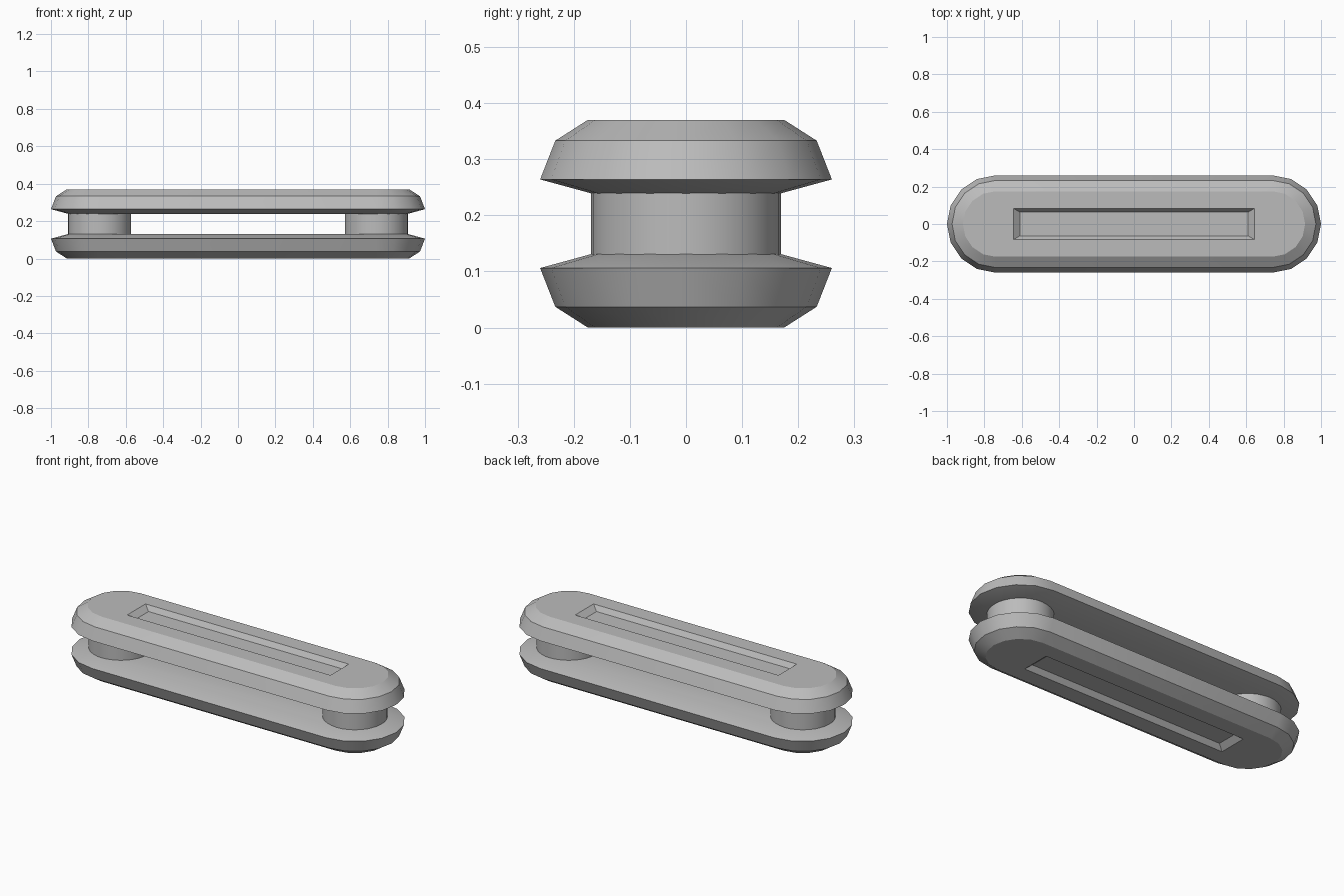
import bpy, bmesh, math

if "Cube" in bpy.data.objects:
    bpy.data.objects.remove(bpy.data.objects["Cube"])

MID_Z = 0.185      # mirror height between the two plates
PIN_X = 0.74       # centre of the rounded ends and pins

grey = bpy.data.materials.new("plain grey")
grey.diffuse_color = (0.5, 0.5, 0.5, 1)
grey.use_nodes = True
grey.node_tree.nodes["Principled BSDF"].inputs["Base Color"].default_value = grey.diffuse_color


def finish(bm, name):
    bmesh.ops.recalc_face_normals(bm, faces=bm.faces)
    mesh = bpy.data.meshes.new(name)
    bm.to_mesh(mesh)
    bm.free()
    for p in mesh.polygons:
        p.use_smooth = True
    mesh.set_sharp_from_angle(angle=math.radians(30))
    mesh.materials.append(grey)
    obj = bpy.data.objects.new(name, mesh)
    bpy.context.collection.objects.link(obj)


def link_rings(bm, a, b):
    n = len(a)
    for i in range(n):
        bm.faces.new((a[i], a[(i + 1) % n], b[(i + 1) % n], b[i]))


def plate(name, side):
    bm = bmesh.new()

    def stadium(r, h):
        pts = []
        for sx, start in ((1, -90), (-1, 90)):
            for i in range(9):
                a = math.radians(start + i * 22.5)
                pts.append(bm.verts.new((sx * PIN_X + r * math.cos(a), r * math.sin(a), MID_Z + side * h)))
        return pts

    def rect(x, y, h):
        return [bm.verts.new((px, py, MID_Z + side * h))
                for px, py in ((x, -y), (x, y), (-x, y), (-x, -y))]

    # bevelled rim, from the inner face to the outer face
    rings = [stadium(r, h) for r, h in ((0.165, 0.053), (0.26, 0.079), (0.233, 0.148), (0.175, 0.185))]
    for a, b in zip(rings, rings[1:]):
        link_rings(bm, a, b)
    bm.faces.new(rings[0])
    # outer face around the sunken slot
    o, s, f = rings[-1], rect(0.643, 0.083, 0.185), rect(0.61, 0.063, 0.158)
    bm.faces.new(o[0:9] + [s[1], s[0]])
    bm.faces.new([o[8], o[9], s[2], s[1]])
    bm.faces.new(o[9:18] + [s[3], s[2]])
    bm.faces.new([o[17], o[0], s[0], s[3]])
    # slot walls and floor
    link_rings(bm, s, f)
    bm.faces.new(f)
    finish(bm, name)


plate("upper_plate", 1)
plate("lower_plate", -1)

# round pins joining the plates
for name, x in (("left_pin", -PIN_X), ("right_pin", PIN_X)):
    bm = bmesh.new()
    bmesh.ops.create_cone(bm, cap_ends=True, segments=32, radius1=0.169, radius2=0.169, depth=0.12)
    bmesh.ops.translate(bm, verts=bm.verts, vec=(x, 0, MID_Z))
    finish(bm, name)
